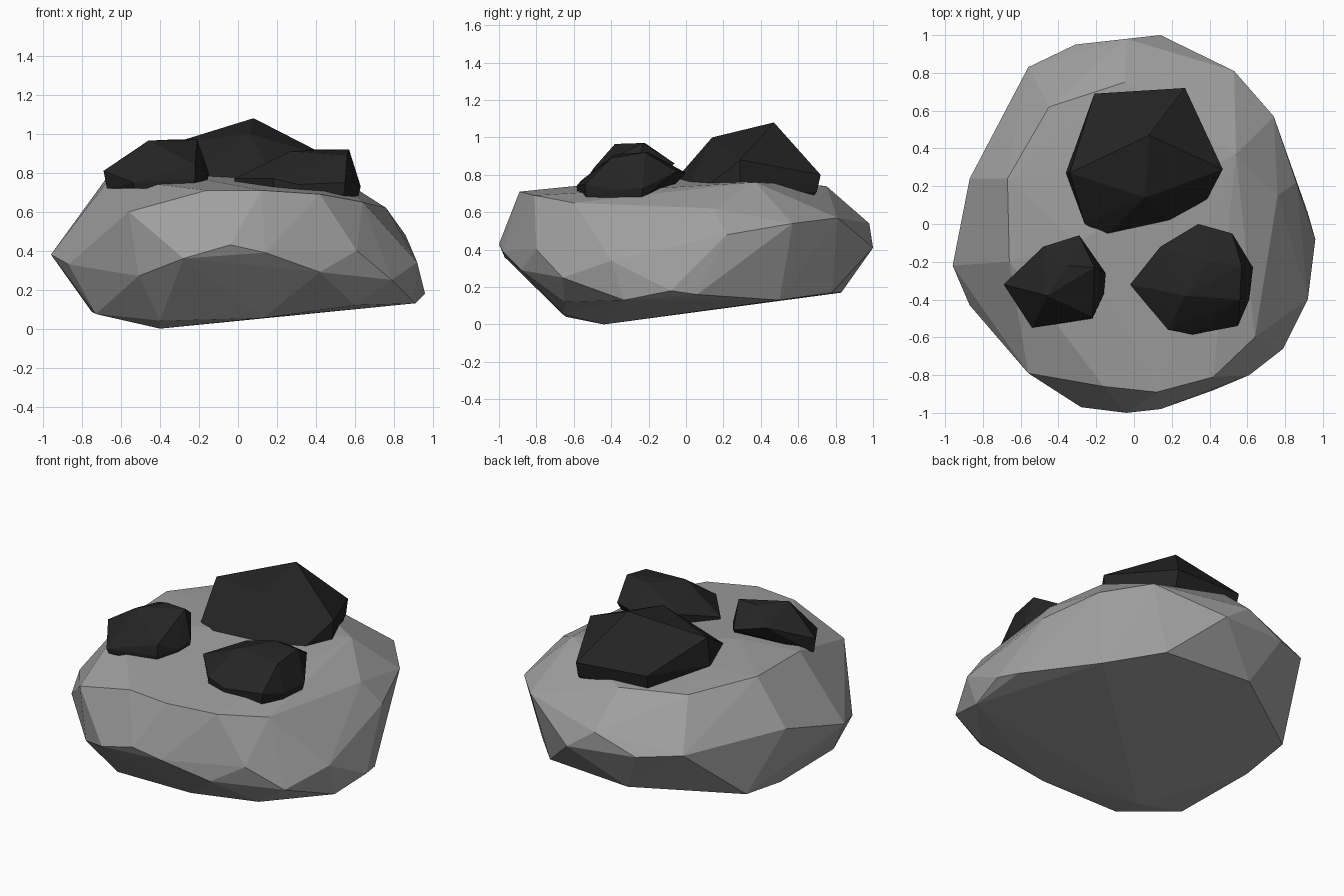
import bpy
import bmesh


def faceted(name, points, material):
    """Flat-shaded stone: the convex skin around a few corner points."""
    bm = bmesh.new()
    for p in points:
        bm.verts.new(p)
    bmesh.ops.convex_hull(bm, input=bm.verts[:])
    loose = [v for v in bm.verts if not v.link_faces]
    bmesh.ops.delete(bm, geom=loose, context='VERTS')
    bmesh.ops.recalc_face_normals(bm, faces=bm.faces[:])
    mesh = bpy.data.meshes.new(name)
    bm.to_mesh(mesh)
    bm.free()
    mesh.materials.append(material)
    obj = bpy.data.objects.new(name, mesh)
    bpy.context.collection.objects.link(obj)


def paint(name, shade):
    mat = bpy.data.materials.new(name)
    mat.diffuse_color = (shade, shade, shade, 1)
    return mat


stone = paint("stone_grey", .35)
coal = paint("coal_black", .018)

# Base rock: tilted underside, widest belt, then the top rim
underside = [(-.4, -.44, 0), (-.4, -.64, .04), (-.73, -.44, .075), (.13, -.66, .055),
             (.6, -.65, .12), (.91, -.33, .13), (.92, .06, .16), (.66, .5, .13),
             (.41, .78, .17), (-.17, .83, .17), (-.74, .45, .13), (-.75, .12, .085)]
belt = [(-.28, -.97, .36), (-.04, -1, .43), (.14, -.98, .39), (.42, -.88, .29),
        (.61, -.8, .4), (.79, -.66, .25), (.92, -.4, .34), (.96, -.08, .18),
        (.86, .22, .48), (.74, .57, .54), (.53, .81, .57), (.14, 1, .41),
        (-.04, .98, .54), (-.31, .95, .44), (-.56, .83, .47), (-.87, .24, .5),
        (-.96, -.22, .38), (-.87, -.43, .33), (-.51, -.8, .27)]
rim = [(-.56, -.79, .6), (-.16, -.86, .71), (.12, -.89, .71), (.42, -.81, .69),
       (.64, -.6, .65), (.76, .15, .62), (.54, .37, .76), (-.05, .75, .74),
       (-.45, .62, .75), (-.67, .24, .78), (-.66, -.2, .77), (-.3, -.1, .79)]
faceted("base_rock", underside + belt + rim, stone)

# Three dark lumps: crest corners, outline near the rock, depth of the sunken skirt
lumps = {
    "large_lump": (
        [(.08, .47, 1.08), (.06, .14, 1.0), (-.34, .27, .95), (.47, .29, .88),
         (.27, .72, .8), (-.21, .69, .83)],
        [(-.36, .27, .78), (-.26, 0, .79), (-.15, -.06, .77), (.2, .01, .74),
         (.37, .1, .73), (.27, .7, .71), (-.2, .67, .72), (.46, .29, .72)], .68),
    "left_lump": (
        [(-.35, -.22, .97), (-.46, -.38, .965), (-.21, -.23, .97), (-.22, -.49, .84),
         (-.48, -.12, .9), (-.29, -.06, .86)],
        [(-.69, -.32, .81), (-.54, -.55, .75), (-.22, -.5, .77), (-.15, -.26, .8),
         (-.16, -.37, .78)], .72),
    "right_lump": (
        [(.4, -.2, .92), (.27, -.38, .91), (.57, -.22, .92), (.56, -.4, .89),
         (.52, -.05, .82), (.34, 0, .81)],
        [(-.02, -.32, .77), (.14, -.12, .82), (.18, -.56, .77), (.31, -.585, .74),
         (.55, -.54, .75), (.63, -.23, .73), (.61, -.4, .72)], .67),
}
for name, (crest, foot, low) in lumps.items():
    cx = sum(p[0] for p in foot) / len(foot)
    cy = sum(p[1] for p in foot) / len(foot)
    skirt = [(cx + (x - cx) * .95, cy + (y - cy) * .95, low) for x, y, z in foot]
    faceted(name, crest + foot + skirt, coal)
